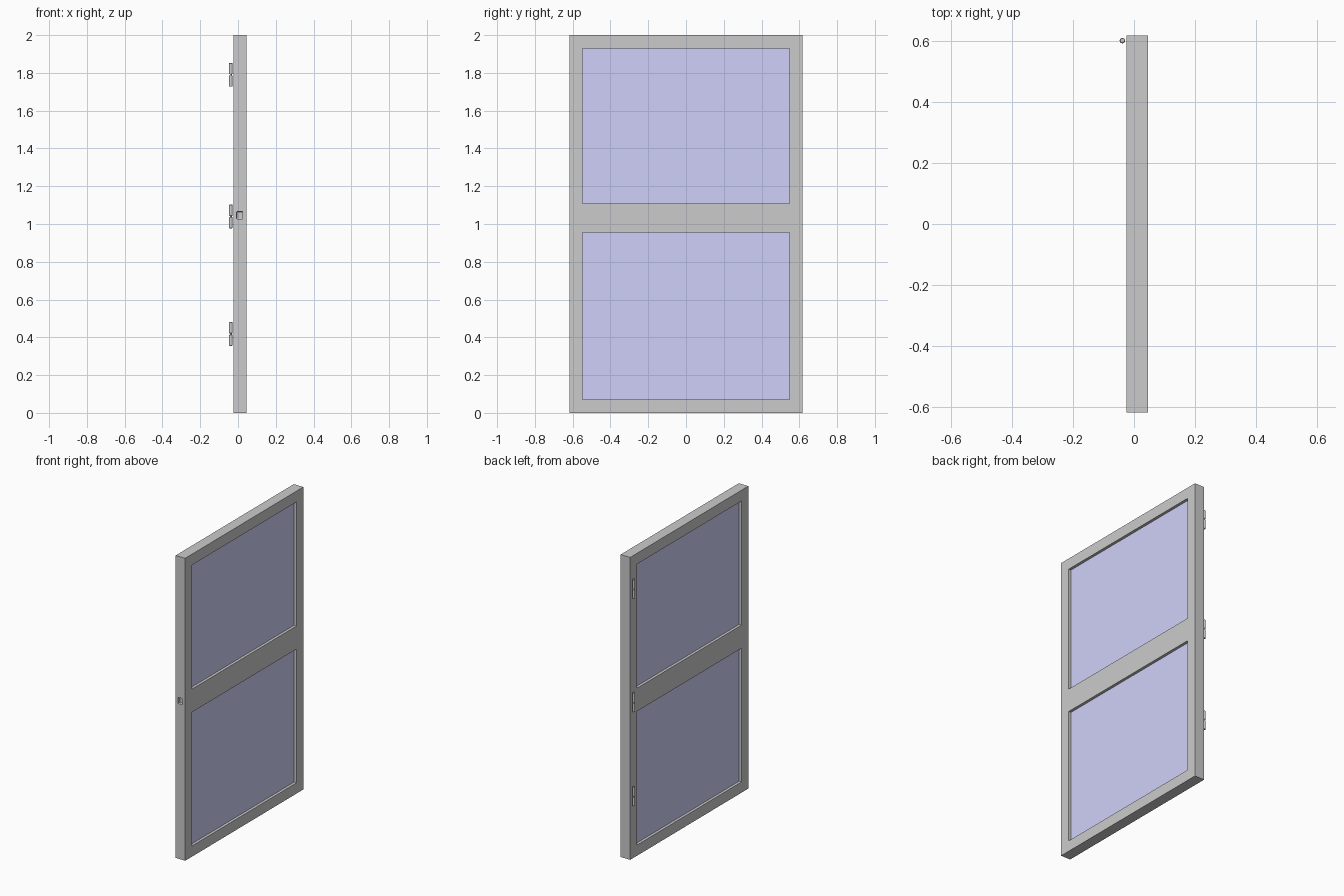
import bpy, bmesh
from mathutils import Matrix, Vector

if "Cube" in bpy.data.objects:
    bpy.data.objects.remove(bpy.data.objects["Cube"])

X0, X1 = -0.024, 0.046              # door faces
YS = [-0.617, -0.547, 0.547, 0.617]  # stile lines
ZS = [0.0, 0.071, 0.955, 1.108, 1.928, 2.0]  # rail lines


def finish(name, bm, mat=None):
    bmesh.ops.recalc_face_normals(bm, faces=bm.faces)
    me = bpy.data.meshes.new(name)
    bm.to_mesh(me)
    bm.free()
    ob = bpy.data.objects.new(name, me)
    bpy.context.collection.objects.link(ob)
    if mat:
        me.materials.append(mat)
    return ob


def box(name, lo, hi, mat=None):
    lo, hi = Vector(lo), Vector(hi)
    bm = bmesh.new()
    bmesh.ops.create_cube(bm, size=1, matrix=Matrix.Translation((lo + hi) / 2)
                          @ Matrix.Diagonal((*(hi - lo), 1)))
    return finish(name, bm, mat)


# Door frame: a grid of cells with two openings, extruded through the thickness
bm = bmesh.new()
grid = [[bm.verts.new((X0, y, z)) for z in ZS] for y in YS]
for i in range(3):
    for j in range(5):
        if i == 1 and j in (1, 3):
            continue
        bm.faces.new((grid[i][j], grid[i + 1][j], grid[i + 1][j + 1], grid[i][j + 1]))
ext = bmesh.ops.extrude_face_region(bm, geom=bm.faces[:], use_keep_orig=True)
bmesh.ops.translate(bm, vec=(X1 - X0, 0, 0),
                    verts=[g for g in ext["geom"] if isinstance(g, bmesh.types.BMVert)])
frame = finish("door_frame", bm)

# Latch recess in the closing edge
cutter = box("latch_recess_cutter", (-0.007, -0.65, 1.026), (0.025, -0.597, 1.066))
bevel = cutter.modifiers.new("Bevel", "BEVEL")
bevel.width, bevel.segments = 0.004, 2
cutter.hide_render = True
cutter.hide_viewport = True
cut = frame.modifiers.new("Latch recess", "BOOLEAN")
cut.object, cut.operation, cut.solver = cutter, "DIFFERENCE", "EXACT"

# Recessed blue panels
blue = bpy.data.materials.new("blue_panel")
blue.diffuse_color = (0.63, 0.64, 0.95, 1)
blue.use_nodes = True
blue.node_tree.nodes["Principled BSDF"].inputs["Base Color"].default_value = blue.diffuse_color
for name, j in (("lower_panel", 1), ("upper_panel", 3)):
    box(name, (X0 + 0.018, YS[1], ZS[j]), (X1 - 0.018, YS[2], ZS[j + 1]), blue)


# Hinges: two chamfered knuckles on a pin
def cylinder(name, radius, z0, z1, chamfer=0):
    bm = bmesh.new()
    bmesh.ops.create_cone(bm, cap_ends=True, segments=16, radius1=radius, radius2=radius,
                          depth=z1 - z0,
                          matrix=Matrix.Translation((-0.038, 0.6, (z0 + z1) / 2)))
    if chamfer:
        rims = [e for e in bm.edges if abs(e.verts[0].co.z - e.verts[1].co.z) < 1e-5]
        bmesh.ops.bevel(bm, geom=rims, offset=chamfer, segments=1, affect="EDGES")
    ob = finish(name, bm)
    bpy.ops.object.select_all(action="DESELECT")
    ob.select_set(True)
    bpy.context.view_layer.objects.active = ob
    bpy.ops.object.shade_smooth_by_angle()


for label, z in (("lower", 0.418), ("middle", 1.04), ("upper", 1.79)):
    cylinder(label + "_hinge_pin", 0.005, z - 0.05, z + 0.05)
    for part, a, b in (("bottom", -0.063, -0.003), ("top", 0.003, 0.063)):
        cylinder(f"{label}_hinge_{part}_knuckle", 0.009, z + a, z + b, 0.002)
